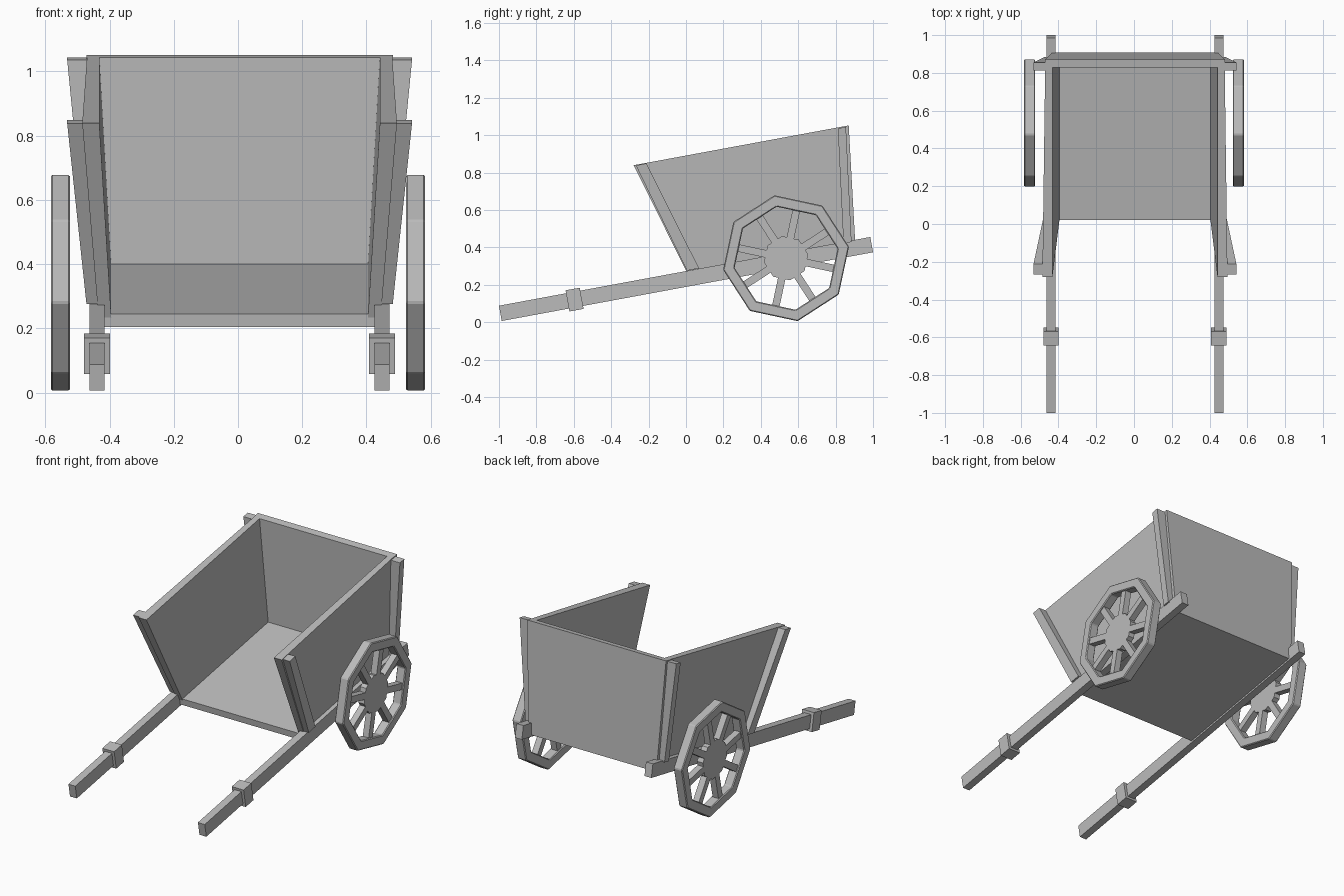
import bpy, bmesh, math
from mathutils import Matrix, Vector

if "Cube" in bpy.data.objects:
    bpy.data.objects.remove(bpy.data.objects["Cube"], do_unlink=True)

TILT = math.atan(0.185)      # pitch of the whole cart bed
OFFSET = 0.005               # slight sideways shift of the body

grey = bpy.data.materials.new("plain_grey")
grey.use_nodes = True
grey.diffuse_color = (0.5, 0.5, 0.5, 1)
grey.node_tree.nodes["Principled BSDF"].inputs["Base Color"].default_value = (0.5, 0.5, 0.5, 1)


def finish(name, bm):
    bmesh.ops.recalc_face_normals(bm, faces=bm.faces)
    mesh = bpy.data.meshes.new(name)
    bm.to_mesh(mesh)
    bm.free()
    mesh.materials.append(grey)
    obj = bpy.data.objects.new(name, mesh)
    bpy.context.scene.collection.objects.link(obj)
    return obj


def bed(x, y, s):
    """Point whose height s is measured from the sloping bed line."""
    return Vector((x + OFFSET, y, s + math.tan(TILT) * y))


def board(name, bottom, top):
    """Solid between two quads of (x, y, s) corners."""
    bm = bmesh.new()
    lo = [bm.verts.new(bed(*p)) for p in bottom]
    hi = [bm.verts.new(bed(*p)) for p in top]
    bm.faces.new(lo)
    bm.faces.new(hi)
    for i in range(4):
        j = (i + 1) % 4
        bm.faces.new((lo[i], lo[j], hi[j], hi[i]))
    return finish(name, bm)


def rect(side, x0, x1, y0, y1, s):
    return [(side * x, y, s) for x, y in ((x0, y0), (x1, y0), (x1, y1), (x0, y1))]


def beam(name, x, along, size):
    """Box lying along the tilted bed direction."""
    bm = bmesh.new()
    place = (Matrix.Translation((x + OFFSET, 0, 0.231)) @ Matrix.Rotation(TILT, 4, "X")
             @ Matrix.Translation((0, along, 0)) @ Matrix.Diagonal((*size, 1)))
    bmesh.ops.create_cube(bm, size=1, matrix=place)
    return finish(name, bm)


def octagon(bm, x, radius):
    """Eight vertices around the wheel axis."""
    verts = []
    for k in range(8):
        a = math.radians(10.4 + 45 * k)
        verts.append(bm.verts.new((x, radius * math.cos(a), radius * math.sin(a))))
    return verts


def wheel(label, x):
    centre = (x, 0.535, 0.342)
    # Rim: octagonal ring
    bm = bmesh.new()
    rings = [octagon(bm, dx, r) for dx, r in
             ((-0.03, 0.342), (0.03, 0.342), (0.03, 0.28), (-0.03, 0.28))]
    for n in range(4):
        a, b = rings[n], rings[(n + 1) % 4]
        for i in range(8):
            j = (i + 1) % 8
            bm.faces.new((a[i], a[j], b[j], b[i]))
    rim = finish(label + "_wheel_rim", bm)
    rim.location = centre
    bevel = rim.modifiers.new("soft_edges", "BEVEL")
    bevel.width = 0.005
    bevel.segments = 1
    # Hub: octagonal plate
    bm = bmesh.new()
    a, b = octagon(bm, -0.02, 0.12), octagon(bm, 0.02, 0.12)
    bm.faces.new(a)
    bm.faces.new(b)
    for i in range(8):
        j = (i + 1) % 8
        bm.faces.new((a[i], a[j], b[j], b[i]))
    finish(label + "_wheel_hub", bm).location = centre
    # Spokes: meet the middle of each rim side
    bm = bmesh.new()
    for k in range(8):
        turn = Matrix.Rotation(math.radians(10.4 + 45 * (k + 0.5)), 4, "X")
        bmesh.ops.create_cube(bm, size=1, matrix=turn @ Matrix.Translation((0, 0.18, 0))
                              @ Matrix.Diagonal((0.04, 0.18, 0.04, 1)))
    finish(label + "_wheel_spokes", bm).location = centre


# Bed floor and tailboard
board("floor", rect(1, -0.42, 0.42, 0.025, 0.89, 0.2), rect(1, -0.42, 0.42, 0.02, 0.88, 0.241))
board("back_wall", rect(1, -0.437, 0.437, 0.862, 0.908, 0.2),
      rect(1, -0.477, 0.477, 0.828, 0.87, 0.891))

for label, side in (("left", 1), ("right", -1)):
    # Flared side panel with raked front edge
    board(label + "_side_panel",
          [(side * x, y, 0.2) for x, y in ((0.398, 0.035), (0.437, 0.035), (0.437, 0.88), (0.398, 0.88))],
          [(side * x, y, 0.891) for x, y in ((0.437, -0.28), (0.49, -0.28), (0.475, 0.85), (0.437, 0.85))])
    # Corner posts
    board(label + "_front_post", rect(side, 0.425, 0.477, 0.005, 0.07, 0.275),
          rect(side, 0.48, 0.537, -0.268, -0.212, 0.888))
    board(label + "_back_post", rect(side, 0.425, 0.477, 0.842, 0.885, 0.265),
          rect(side, 0.465, 0.537, 0.812, 0.855, 0.886))
    # Shaft with its collar
    beam(label + "_shaft", side * 0.444, 0, (0.047, 2.019, 0.083))
    beam(label + "_shaft_collar", side * 0.444, -0.606, (0.081, 0.077, 0.115))
    wheel(label, side * 0.553)
